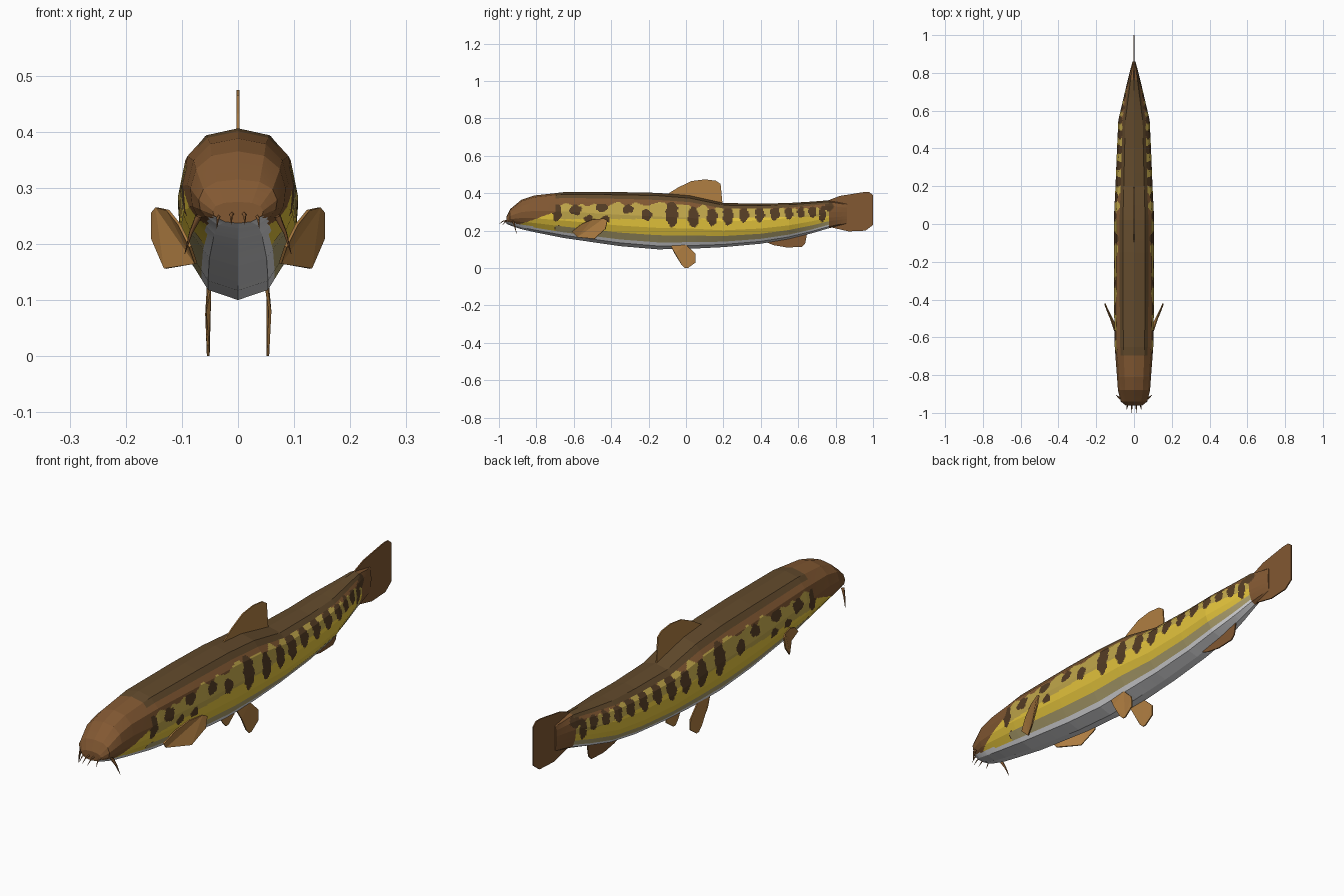
import bpy, bmesh, math

def material(name, r, g, b):
    m = bpy.data.materials.new(name)
    lin = [((c / 255 + 0.055) / 1.055) ** 2.4 for c in (r, g, b)]
    m.diffuse_color = (*lin, 1)
    return m

BACK, BROWN, SPOT, OCHRE, YELLOW, KHAKI, GREY = range(7)
MATS = [material("back dark brown", 98, 74, 44), material("head brown", 130, 88, 50),
        material("spot brown", 84, 60, 36), material("ochre flank", 192, 166, 74),
        material("yellow flank", 228, 196, 60), material("khaki lower flank", 178, 164, 112),
        material("belly grey", 222, 222, 224)]
FIN = material("fin tan", 176, 126, 66)

def new_object(name, bm, mats):
    me = bpy.data.meshes.new(name)
    bm.to_mesh(me)
    bm.free()
    ob = bpy.data.objects.new(name, me)
    for m in mats:
        me.materials.append(m)
    bpy.context.collection.objects.link(ob)
    return ob

# Body stations: y, top z, bottom z, half width
ST = [(-0.96, 0.275, 0.237, 0.045), (-0.94, 0.315, 0.228, 0.07), (-0.88, 0.365, 0.208, 0.085),
      (-0.81, 0.388, 0.192, 0.09), (-0.65, 0.406, 0.16, 0.102), (-0.35, 0.406, 0.117, 0.107),
      (-0.15, 0.402, 0.1, 0.107), (0.02, 0.388, 0.103, 0.107), (0.2, 0.348, 0.112, 0.098),
      (0.4, 0.344, 0.13, 0.09), (0.55, 0.348, 0.155, 0.083), (0.67, 0.355, 0.185, 0.055),
      (0.76, 0.362, 0.212, 0.034), (0.86, 0.345, 0.235, 0.008)]
# Half cross-section, top to bottom: width fraction, height fraction
SEC = [(0, 1), (0.55, 0.95), (0.88, 0.80), (1, 0.58), (0.96, 0.38), (0.83, 0.25), (0.5, 0.06), (0, 0)]
SUB = [1, 8, 14, 14, 8, 6, 1]

# Flank blotches: y, z, half length, half height
SPOTS = [(-0.69, 0.295, 0.025, 0.045), (-0.68, 0.213, 0.025, 0.012), (-0.59, 0.31, 0.032, 0.027),
         (-0.52, 0.265, 0.025, 0.018), (-0.45, 0.322, 0.034, 0.022), (-0.43, 0.262, 0.025, 0.018),
         (-0.31, 0.315, 0.03, 0.024), (-0.21, 0.285, 0.028, 0.03), (-0.075, 0.288, 0.034, 0.068),
         (0.04, 0.272, 0.029, 0.055), (0.14, 0.272, 0.029, 0.045), (0.225, 0.278, 0.029, 0.048),
         (0.31, 0.285, 0.026, 0.04), (0.395, 0.287, 0.025, 0.042), (0.475, 0.29, 0.026, 0.034),
         (0.55, 0.293, 0.022, 0.032), (0.615, 0.297, 0.02, 0.03), (0.675, 0.3, 0.02, 0.03),
         (0.73, 0.29, 0.018, 0.045), (0.765, 0.33, 0.025, 0.025)]

def upper_edge(y):
    # brown mantle, hanging lower over each blotch
    base = 0.35 - 0.02 * max(0, min(1, (y + 0.1) / 0.25))
    dip = max(math.exp(-((y - s[0]) / 0.026) ** 2) for s in SPOTS)
    return base - 0.022 * dip + 0.004 * math.sin(y * 83)

def colour(y, z, seg, frac):
    wy, wz = y + 0.003 * math.sin(z * 150), z + 0.003 * math.sin(y * 150)
    blotch = any(((wy - a) / c) ** 2 + ((wz - b) / d) ** 2 < 1 for a, b, c, d in SPOTS)
    if y > 0.765:
        return SPOT if blotch else BROWN
    if y < -0.55 and z < 0.243 - 0.2 * (y + 0.93) and seg > 2:
        return GREY
    if y < -0.70:
        if z > 0.24 + 0.35 * (y + 0.87):
            return BROWN
        return SPOT if blotch else YELLOW
    if frac > 0.87:
        return BACK
    if seg == 6:
        return GREY
    if seg == 5:
        return KHAKI if frac > 0.13 else GREY
    if blotch:
        return SPOT
    if z > upper_edge(y):
        return BROWN
    return YELLOW if z < 0.262 + 0.02 * max(0, y) else OCHRE

# Body: straight loft between stations, finely divided for the painted flanks
half = []
for i, n in enumerate(SUB):
    (a, b), (c, d) = SEC[i], SEC[i + 1]
    half += [(a + (c - a) * k / n, b + (d - b) * k / n, i) for k in range(n)]
half.append((0, 0, 6))
ys = []
for a, b in zip(ST, ST[1:]):
    n = max(2, round((b[0] - a[0]) / 0.006))
    ys += [[p + (q - p) * k / n for p, q in zip(a, b)] for k in range(n)]
ys.append(list(ST[-1]))
N = len(half)
bm = bmesh.new()
rings = []
for y, top, bot, w in ys:
    r = [bm.verts.new((w * u, y, bot + (top - bot) * v)) for u, v, _ in half]
    l = [bm.verts.new((-w * u, y, bot + (top - bot) * v)) for u, v, _ in half[1:-1]]
    rings.append(r + l[::-1])
for A, B in zip(rings, rings[1:]):
    M = len(A)
    for j in range(M):
        k = (j + 1) % M
        f = bm.faces.new((A[j], B[j], B[k], A[k]))
        row = j if j < N - 1 else M - 1 - j
        c = f.calc_center_median()
        f.material_index = colour(c.y, c.z, half[row][2], (half[row][1] + half[row + 1][1]) / 2)
for ring in (rings[0], rings[-1]):
    bm.faces.new(ring).material_index = BROWN
bmesh.ops.recalc_face_normals(bm, faces=bm.faces[:])
new_object("body", bm, MATS)

# Fins: thin outlines
def fin(name, pts, mat, thick=0.005):
    bm = bmesh.new()
    f = bm.faces.new([bm.verts.new(p) for p in pts])
    bmesh.ops.triangulate(bm, faces=[f])
    ob = new_object(name, bm, [mat])
    s = ob.modifiers.new("thickness", 'SOLIDIFY')
    s.thickness, s.offset = thick, 0

def flat(pts):
    return [(0, y, z) for y, z in pts]

fin("dorsal_fin", flat([(-0.1, 0.395), (-0.04, 0.432), (0.03, 0.465), (0.1, 0.474), (0.16, 0.467),
                        (0.185, 0.45), (0.195, 0.345), (0.05, 0.36)]), FIN)
fin("tail_fin", flat([(0.73, 0.35), (0.82, 0.385), (0.95, 0.406), (0.98, 0.406), (1.0, 0.39),
                      (1.0, 0.23), (0.96, 0.2), (0.87, 0.196), (0.8, 0.212), (0.73, 0.23)]), MATS[BROWN])
fin("anal_fin", flat([(0.4, 0.15), (0.47, 0.122), (0.54, 0.11), (0.62, 0.113), (0.637, 0.13),
                      (0.65, 0.2), (0.5, 0.18)]), MATS[BROWN])
for s, side in ((1, "right"), (-1, "left")):
    fin("pectoral_fin_" + side, [(s * x, y, z) for x, y, z in
        [(0.085, -0.61, 0.195), (0.105, -0.56, 0.235), (0.125, -0.5, 0.26), (0.145, -0.44, 0.265),
         (0.153, -0.42, 0.255), (0.153, -0.43, 0.21), (0.13, -0.49, 0.156), (0.075, -0.58, 0.165)]], FIN)
    fin("pelvic_fin_" + side, [(s * x, y, z) for x, y, z in
        [(0.05, -0.085, 0.125), (0.057, -0.06, 0.08), (0.054, -0.025, 0.02), (0.053, -0.005, 0),
         (0.053, 0.01, 0), (0.054, 0.052, 0.03), (0.056, 0.052, 0.075), (0.053, 0.0, 0.125)]], FIN)

# Barbels: tapered bent spikes around the mouth
def barbel(name, pts, r):
    cu = bpy.data.curves.new(name, 'CURVE')
    cu.dimensions, cu.bevel_depth, cu.bevel_resolution = '3D', r, 0
    sp = cu.splines.new('POLY')
    sp.points.add(len(pts) - 1)
    for i, p in enumerate(pts):
        sp.points[i].co = (*p, 1)
        sp.points[i].radius = 1 - 0.9 * i / (len(pts) - 1)
    cu.materials.append(MATS[BROWN])
    bpy.context.collection.objects.link(bpy.data.objects.new(name, cu))

for s, side in ((1, "right"), (-1, "left")):
    barbel("inner_barbel_" + side, [(s * 0.01, -0.95, 0.255), (s * 0.012, -0.98, 0.25), (s * 0.012, -1.0, 0.235)], 0.005)
    barbel("outer_barbel_" + side, [(s * 0.032, -0.945, 0.252), (s * 0.036, -0.968, 0.246), (s * 0.038, -0.982, 0.228)], 0.005)
    barbel("corner_barbel_" + side, [(s * 0.07, -0.925, 0.25), (s * 0.084, -0.915, 0.22), (s * 0.095, -0.905, 0.182)], 0.007)
